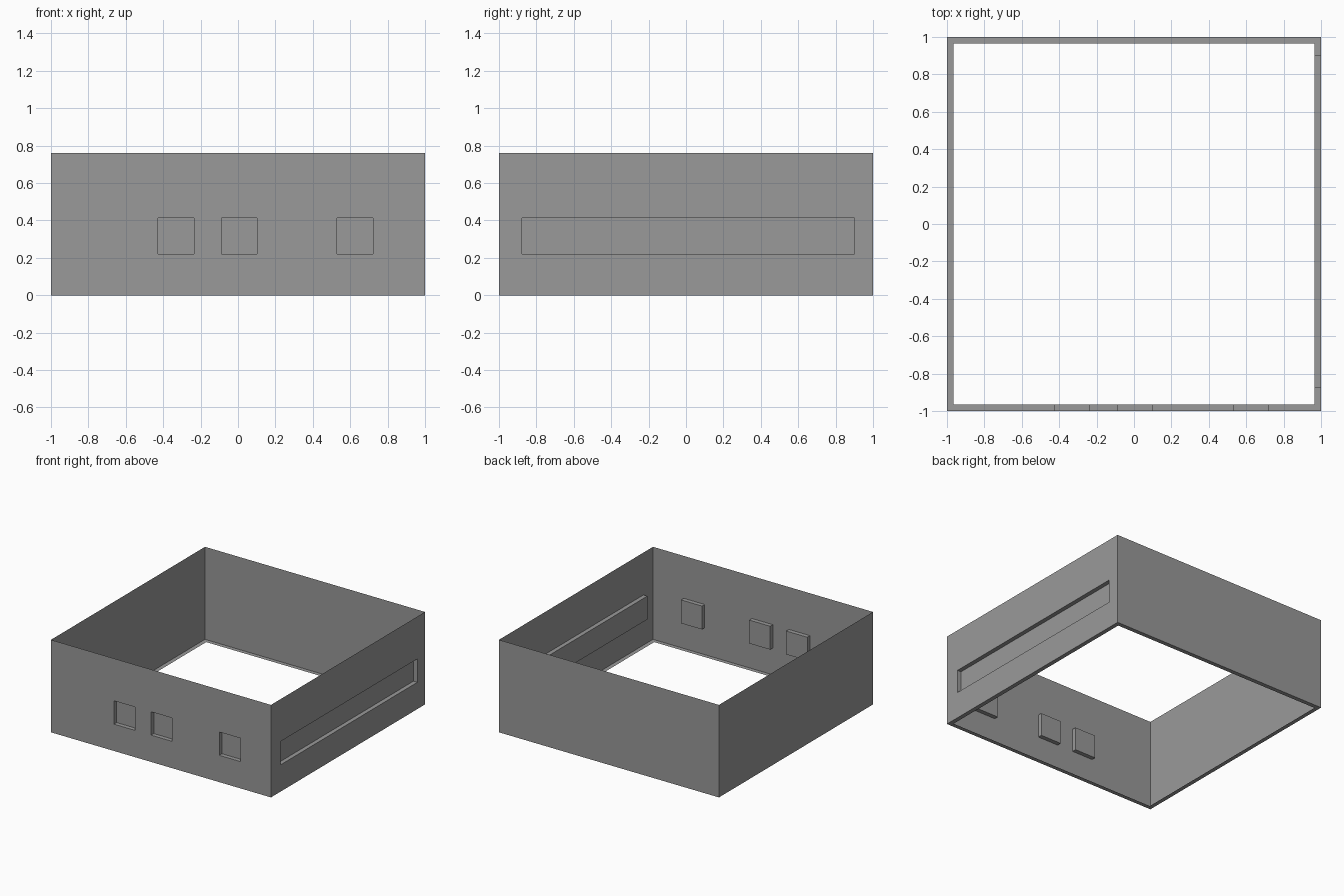
import bpy, bmesh
from math import radians
from mathutils import Matrix, Vector

if "Cube" in bpy.data.objects:
    bpy.data.objects.remove(bpy.data.objects["Cube"])

H = 0.76         # wall height
LIP = 0.035      # bottom lip width and recess depth
Z0, Z1 = 0.22, 0.412

# Dark grey finish
grey = bpy.data.materials.new("dark_grey")
grey.diffuse_color = (0.32, 0.32, 0.32, 1)
grey.use_nodes = True
grey.node_tree.nodes["Principled BSDF"].inputs["Base Color"].default_value = grey.diffuse_color


def finish(bm, name):
    mesh = bpy.data.meshes.new(name)
    bm.to_mesh(mesh)
    bm.free()
    mesh.materials.append(grey)
    obj = bpy.data.objects.new(name, mesh)
    bpy.context.collection.objects.link(obj)
    return obj


def make_wall(name, angle, openings=()):
    """Thin sheet facing -y with closed recesses, turned about z."""
    bm = bmesh.new()
    us = [-1] + [u for pair in openings for u in pair] + [1]
    zs = [0, Z0, Z1, H] if openings else [0, H]
    grid = [[bm.verts.new((u, -1, z)) for u in us] for z in zs]
    recessed = []
    for r in range(len(zs) - 1):
        for c in range(len(us) - 1):
            f = bm.faces.new((grid[r][c], grid[r][c + 1],
                              grid[r + 1][c + 1], grid[r + 1][c]))
            if r == 1 and c % 2 == 1:
                recessed.append(f)
    # Push the openings inward to form shallow pockets
    if recessed:
        pushed = bmesh.ops.extrude_discrete_faces(bm, faces=recessed)["faces"]
        bmesh.ops.translate(bm, vec=Vector((0, LIP, 0)),
                            verts=list({v for f in pushed for v in f.verts}))
    bm.transform(Matrix.Rotation(radians(angle), 4, 'Z'))
    return finish(bm, name)


# Four sheet walls
make_wall("front_wall", 0, [(-0.427, -0.235), (-0.089, 0.101), (0.53, 0.721)])
make_wall("right_wall", 90, [(-0.877, 0.9)])
make_wall("back_wall", 180)
make_wall("left_wall", 270)

# Flat lip running around the inside of the bottom edge
bm = bmesh.new()
corners = [(-1, -1), (1, -1), (1, 1), (-1, 1)]
outer = [bm.verts.new((x, y, 0)) for x, y in corners]
inner = [bm.verts.new((x * (1 - LIP), y * (1 - LIP), 0)) for x, y in corners]
for i in range(4):
    j = (i + 1) % 4
    bm.faces.new((outer[i], inner[i], inner[j], outer[j]))
finish(bm, "bottom_lip")
